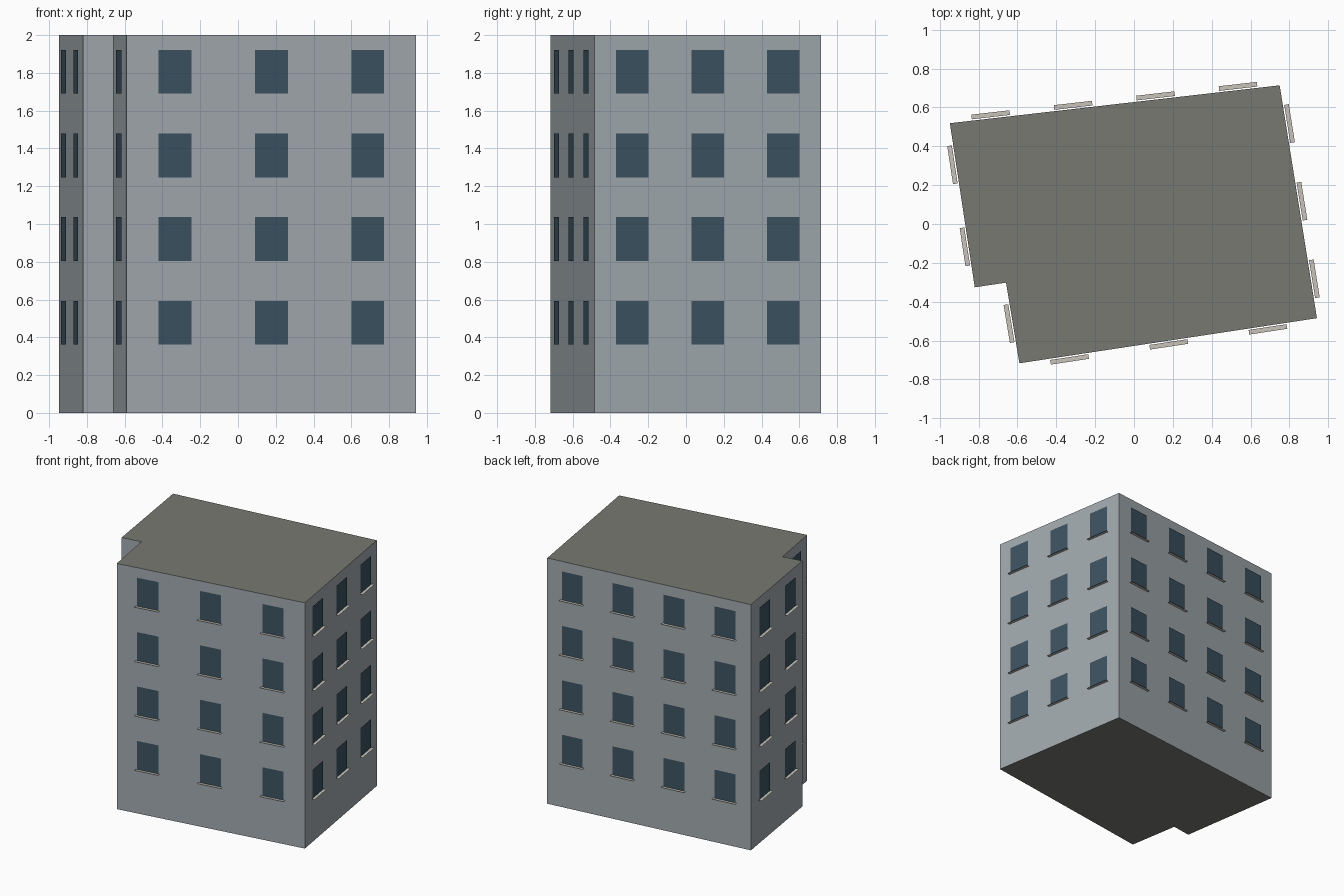
import bpy
from mathutils import Vector

if "Cube" in bpy.data.objects:
    bpy.data.objects.remove(bpy.data.objects["Cube"])

HEIGHT = 2.0
# Footprint corners, counter-clockwise, each with the window columns on the wall that follows
FOOTPRINT = [((-0.59, -0.717), 3), ((0.942, -0.485), 3), ((0.75, 0.714), 4),
             ((-0.948, 0.519), 2), ((-0.82, -0.326), 0), ((-0.659, -0.302), 1)]
FLOORS, FIRST_SILL, FLOOR_STEP = 4, 0.361, 0.443
WIN_W, WIN_H, WIN_GAP = 0.175, 0.232, 0.007
SILL_W, SILL_IN, SILL_OUT = 0.198, 0.007, 0.031
UP = Vector((0, 0, 1))


def material(name, color):
    mat = bpy.data.materials.new(name)
    mat.diffuse_color = (*color, 1)
    mat.use_nodes = True
    mat.node_tree.nodes["Principled BSDF"].inputs["Base Color"].default_value = mat.diffuse_color
    return mat


def make_object(name, verts, faces, mats):
    mesh = bpy.data.meshes.new(name)
    mesh.from_pydata(verts, [], faces)
    for mat in mats:
        mesh.materials.append(mat)
    obj = bpy.data.objects.new(name, mesh)
    bpy.context.collection.objects.link(obj)
    return obj


def add_quad(data, corners):
    verts, faces = data
    start = len(verts)
    verts.extend(corners)
    faces.append(tuple(range(start, start + 4)))


wall_mat = material("wall_paint", (0.36, 0.40, 0.43))
roof_mat = material("roof_felt", (0.19, 0.19, 0.17))
glass_mat = material("window_glass", (0.045, 0.085, 0.12))
sill_mat = material("sill_stone", (0.58, 0.55, 0.49))

# Building body: extruded footprint with roof-coloured caps
points = [Vector((*p, 0)) for p, _ in FOOTPRINT]
n = len(points)
sides = [(i, (i + 1) % n, (i + 1) % n + n, i + n) for i in range(n)]
caps = [tuple(range(n - 1, -1, -1)), tuple(range(n, 2 * n))]
body = make_object("building_body", points + [p + UP * HEIGHT for p in points],
                   sides + caps, [wall_mat, roof_mat])
for face in body.data.polygons[n:]:
    face.material_index = 1

# Window panes and flat sills, evenly spaced along each wall
panes, sills = ([], []), ([], [])
for i, (_, columns) in enumerate(FOOTPRINT):
    a, b = points[i], points[(i + 1) % n]
    along = (b - a).normalized()
    out = along.cross(UP)
    for c in range(columns):
        for f in range(FLOORS):
            base = a.lerp(b, (c + 0.5) / columns) + UP * (FIRST_SILL + f * FLOOR_STEP)
            w, s = along * WIN_W / 2, along * SILL_W / 2
            low = base + out * WIN_GAP
            high = low + UP * WIN_H
            add_quad(panes, [low - w, low + w, high + w, high - w])
            edge, back = base + out * SILL_OUT, base + out * SILL_IN
            add_quad(sills, [edge - s, edge + s, back + s, back - s])

make_object("window_panes", *panes, [glass_mat])
make_object("window_sills", *sills, [sill_mat])
